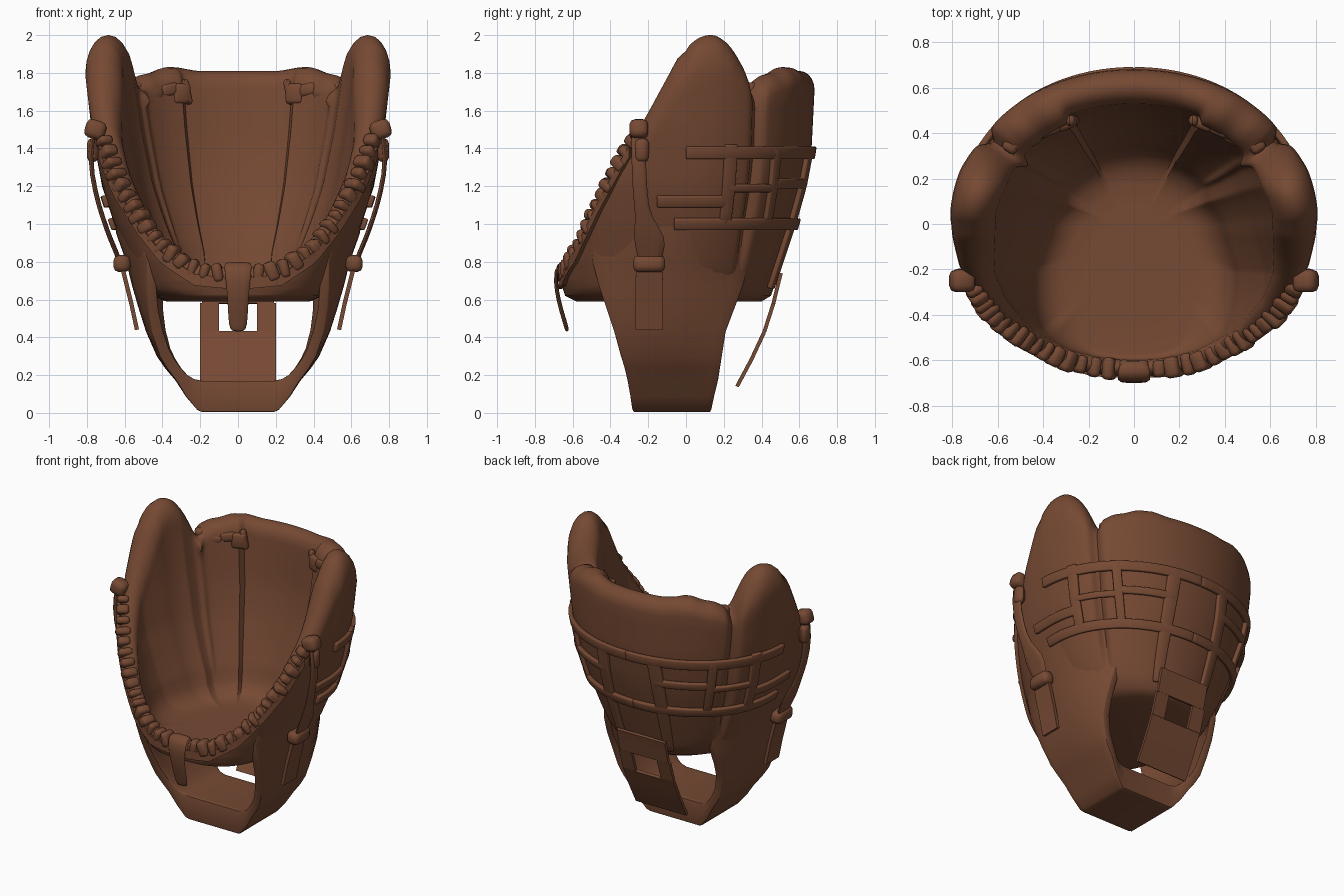
import bpy, bmesh, math, random
from mathutils import Vector, Matrix

if "Cube" in bpy.data.objects:
    bpy.data.objects.remove(bpy.data.objects["Cube"])
random.seed(4)

leather = bpy.data.materials.new("brown leather")
leather.diffuse_color = (0.18, 0.067, 0.033, 1)
leather.use_nodes = True
leather.node_tree.nodes["Principled BSDF"].inputs["Base Color"].default_value = leather.diffuse_color


def lerp_table(t, v):
    """Linear interpolation in a list of (key, value) pairs."""
    if v <= t[0][0]:
        return t[0][1]
    for (a, x), (b, y) in zip(t, t[1:]):
        if v <= b:
            return x + (y - x) * (v - a) / (b - a)
    return t[-1][1]


# Outer half-width, front depth and back depth against height
RX = [(.59, .38), (.62, .45), (.65, .5), (.8, .575), (1, .655), (1.2, .72), (1.5, .775), (1.8, .81), (2, .81)]
YF = [(.59, .58), (.62, .64), (.7, .665), (.8, .675), (2, .69)]
YB = [(.59, .4), (.62, .45), (.8, .51), (1, .575), (1.2, .63), (1.4, .665), (1.8, .685), (2, .67)]
# Rim height, wall thickness and rim rounding against angle from the front
RIM = [(0, .765), (18, .785), (37, .91), (49, 1.07), (62, 1.28), (68, 1.39), (74, 1.5), (80, 1.63), (86, 1.79),
       (90, 1.93), (95, 1.98), (100, 2.0), (105, 2.0), (110, 1.97), (114, 1.92), (118, 1.85), (121, 1.77), (124, 1.69),
       (127, 1.75), (134, 1.79), (140, 1.80), (147, 1.83), (154, 1.83), (163, 1.81), (180, 1.81)]
THICK = [(0, .07), (45, .08), (75, .13), (90, .2), (110, .22), (122, .19), (152, .19), (154, .155), (180, .155)]
ROUND = [(0, .05), (50, .06), (85, .17), (114, .17), (124, .1), (180, .1)]


def surf(phi, z, e=0.0):
    """Point on the outer body (squarer at the front), e = distance outwards."""
    s, c = math.sin(math.radians(phi)), math.cos(math.radians(phi))
    k = .714 if c > 1e-6 else .97
    y = lerp_table(YF if c > 0 else YB, z) + e
    return Vector(((lerp_table(RX, z) + e) * math.copysign(abs(s) ** k, s), -y * math.copysign(abs(c) ** k, c), z))


def finish(name, bm, solid=0, bevel=0, subsurf=0, angle=50):
    bmesh.ops.remove_doubles(bm, verts=bm.verts, dist=1e-4)
    bmesh.ops.recalc_face_normals(bm, faces=bm.faces)
    me = bpy.data.meshes.new(name)
    bm.to_mesh(me)
    bm.free()
    ob = bpy.data.objects.new(name, me)
    bpy.context.collection.objects.link(ob)
    me.materials.append(leather)
    if solid:
        m = ob.modifiers.new("thickness", 'SOLIDIFY')
        m.thickness, m.offset = solid, 0
    if bevel:
        m = ob.modifiers.new("soft edges", 'BEVEL')
        m.width, m.segments = bevel, 2
    if subsurf:
        m = ob.modifiers.new("smooth", 'SUBSURF')
        m.levels = m.render_levels = subsurf
    bpy.context.view_layer.objects.active = ob
    ob.select_set(True)
    bpy.ops.object.convert(target='MESH')
    bpy.ops.object.shade_smooth_by_angle(angle=math.radians(angle))
    ob.select_set(False)
    return ob


def grid(rows, loop_r=False, loop_c=False):
    bm = bmesh.new()
    v = [[bm.verts.new(p) for p in r] for r in rows]
    n, m = len(v), len(v[0])
    for i in range(n if loop_r else n - 1):
        for j in range(m if loop_c else m - 1):
            k, l = (i + 1) % n, (j + 1) % m
            bm.faces.new((v[i][j], v[k][j], v[k][l], v[i][l]))
    return bm


# Basket: outer wall, rolled rim, inner wall, rounded corner and floor
FLOOR = .69
rows = []
for i in range(240):
    phi = -180 + 1.5 * i
    f = abs(phi)
    h = sum(lerp_table(RIM, abs(f + d)) if f + d <= 180 else 1.81 for d in (-1.5, 0, 1.5)) / 3
    t, rh = lerp_table(THICK, f), lerp_table(ROUND, f)
    groove = math.exp(-((f - 124) / 2.5) ** 2)
    pad = min(1, max(0, (f - 85) / 25))
    zc = h - rh

    def at(z, d):
        g = .045 * groove * min(1, max(0, (z - .65) / .3))
        return surf(phi, z, -d - g)

    col = [Vector((0, -.08, .62))] + [at(.59 + .03 * k / 2, 0) for k in range(2)]
    col += [at(.62 + (zc - .62) * k / 14, 0) for k in range(15)]
    for k in range(1, 10):
        a = math.pi * k / 10
        p = at(zc, t / 2 * (1 - math.cos(a)))
        col.append(Vector((p.x, p.y, zc + rh * math.sin(a))))
    ch = min(.16, (zc - FLOOR) * .9)
    low = FLOOR + ch
    ti = t - .03 * groove
    tl = ti + .035 * pad
    col += [at(zc + (low - zc) * k / 12, ti + (tl - ti) * k / 12) for k in range(12)]
    for k in range(5):
        a = math.pi / 2 * k / 4
        p = at(low, tl + ch * (1 - math.cos(a)))
        col.append(Vector((p.x, p.y, low - ch * math.sin(a))))
    e = col[-1]
    col += [e.lerp(Vector((0, -.08, FLOOR)), s) for s in (.35, .7, 1)]
    rows.append(col)
finish("basket", grid(rows, loop_r=True))

# Hanging yoke: (outer x, outer z, inner x, inner z, front y, back y, bow)
ST = [(0, .005, 0, .17, -.28, .13, 0), (.19, .005, .19, .17, -.28, .13, 0), (.215, .015, .235, .18, -.285, .135, 0),
      (.275, .085, .27, .2, -.295, .15, .01), (.33, .17, .305, .235, -.31, .17, .02), (.385, .235, .345, .285, -.325, .18, .04),
      (.43, .3, .38, .34, -.345, .19, .06), (.487, .43, .425, .44, -.38, .21, .1),
      (.525, .55, .465, .55, -.42, .255, .15), (.56, .67, .5, .67, -.46, .30, .22), (.592, .8, .53, .8, -.495, .335, .3),
      (.645, .95, .56, .95, -.48, .35, .3), (.655, 1.02, .6, 1.02, -.44, .35, .27)]
rows = []
for xo, zo, xi, zi, y0, y1, b in [(-a, *r) for a, *r in ST[:0:-1]] + ST:
    xi = math.copysign(xi, xo) if xo else 0
    u = [-1 + k / 6 for k in range(13)]

    def side(x, z, k):
        return Vector((x * (1 - b * k * k * (.62 if k < 0 else 1)), (y0 + y1) / 2 + k * (y1 - y0) / 2, z))
    rows.append([side(xo, zo, k) for k in u] + [side(xi, zi, k) for k in reversed(u)])
finish("hanging_yoke", grid(rows, loop_c=True), bevel=.006, angle=40)


def patch(name, p0, p1, z0, z1, slope=0):
    """Strap lying on the body, both sides."""
    for s in (1, -1):
        n = max(2, int((p1 - p0) / 2.5))
        m = max(2, int((z1 - z0) / .06))
        rows = [[surf(s * (p0 + (p1 - p0) * i / n + slope * j / m), z0 + (z1 - z0) * j / m, .012)
                 for j in range(m + 1)] for i in range(n + 1)]
        finish(name, grid(rows), solid=.028, bevel=.007)


# Strap net around sides and back
patch("upper_band", 90, 180, 1.345, 1.41)
patch("lower_band", 88, 180, .97, 1.03)
patch("middle_side_band", 83, 109, 1.09, 1.15)
patch("inner_side_band", 110, 135, 1.17, 1.21)
patch("back_cross_band", 137, 166, 1.19, 1.24)
patch("side_upright", 107, 113, 1.0, 1.42)
patch("rear_upright", 134, 139, .99, 1.4, -2)
patch("back_upright", 157, 164, .66, 1.4, 5)


def ribbon(name, path, width_dir, widths, thick, sub=1):
    w = Vector(width_dir)
    rows = [[Vector(p) + w * k * d / 2 for k in (-1, 0, 1)] for p, d in zip(path, widths)]
    return finish(name, grid(rows), solid=thick, subsurf=sub)


# Back strap plate with its rectangular opening
yb = [(.14, .27), (.28, .345), (.43, .415), (.58, .463), (.7, .492), (.74, .503)]
for name, x, w, zs in (("back_strap_lower", 0, .4, (.14, .21, .28, .36, .43)), ("back_strap_upper", 0, .38, (.58, .64, .7, .74)),
                       ("back_strap_side", .15, .1, (.43, .505, .58)), ("back_strap_side", -.15, .1, (.43, .505, .58))):
    ribbon(name, [(x, lerp_table(yb, z), z) for z in zs], (1, 0, 0), [w] * len(zs), .02, 0)

# Front tongue
ribbon("front_tongue", [(0, -.6, .77), (0, -.65, .80), (0, -.695, .76), (0, -.685, .64), (0, -.66, .54), (0, -.635, .46), (0, -.628, .43)],
       (1, 0, 0), [.12, .15, .15, .12, .11, .1, .07], .022)


def lumps(name, items, bevel=.02):
    """Soft blocks: (location, size, direction of local x)."""
    bm = bmesh.new()
    for loc, size, d in items:
        rot = Vector(d).to_track_quat('X', 'Z').to_matrix().to_4x4()
        bmesh.ops.create_cube(bm, size=1, matrix=Matrix.Translation(loc) @ rot @ Matrix.Diagonal((*size, 1)))
    return finish(name, bm, bevel=bevel, angle=70)


def rim_point(phi, drop, e):
    return surf(phi, lerp_table(RIM, phi) - drop, e)


# Lacing wrapped over the front rim, evenly spaced along it, with a binding below
for s in (-1, 1):
    mirror = Matrix.Diagonal((s, 1, 1))
    items, run, last = [], .03, rim_point(0, .03, -.03)
    for k in range(1, 370):
        p = rim_point(k * .2, .03, -.03)
        run += (p - last).length
        if run > .068:
            run = 0
            d = (p - last).normalized() + Vector((0, 0, random.uniform(-.35, .35)))
            size = (random.uniform(.045, .068), random.uniform(.075, .1), random.uniform(.075, .105))
            items.append((mirror @ p, size, mirror @ d))
        last = p
    lumps("rim_lacing", items)
    rim = [mirror @ rim_point(f, .08, .004) for f in range(0, 75, 3)]
    ribbon("rim_binding", rim, (0, 0, 1), [.06] * len(rim), .022, 0)

# Side straps, buckles, hanging tails and inner ties
for s in (-1, 1):
    ribbon("side_strap", [(s * .755, -.26, 1.52), (s * .79, -.25, 1.36), (s * .755, -.245, 1.16), (s * .715, -.225, 1.03),
                          (s * .68, -.19, .93), (s * .64, -.19, .84), (s * .62, -.195, .78)],
           (0, 1, 0), [.07, .08, .08, .08, .19, .14, .12], .025)
    ribbon("hanging_tail", [(s * .62, -.195, .8), (s * .595, -.195, .7), (s * .565, -.195, .58), (s * .535, -.195, .44)],
           (0, 1, 0), [.13, .145, .145, .145], .022, 0)
    lumps("side_knots", [((s * .755, -.25, 1.5), (.11, .1, .1), (1, 0, s * .3)), ((s * .77, -.235, 1.39), (.06, .08, .13), (1, 0, 0)),
                         ((s * .615, -.195, .79), (.09, .17, .09), (1, 0, 0))], .035)
    lumps("inner_ties", [((s * .3, .44, 1.69), (.1, .05, .11), (1, -s * .4, 0)), ((s * .37, .42, 1.71), (.11, .06, .07), (1, -s * .45, .2)),
                         ((s * .455, .37, 1.69), (.12, .06, .06), (1, -s * .6, -.1)), ((s * .53, .36, 1.71), (.07, .1, .08), (1, s * .7, 0)),
                         ((s * .27, .455, 1.7), (.04, .05, .14), (1, 0, .2))])
